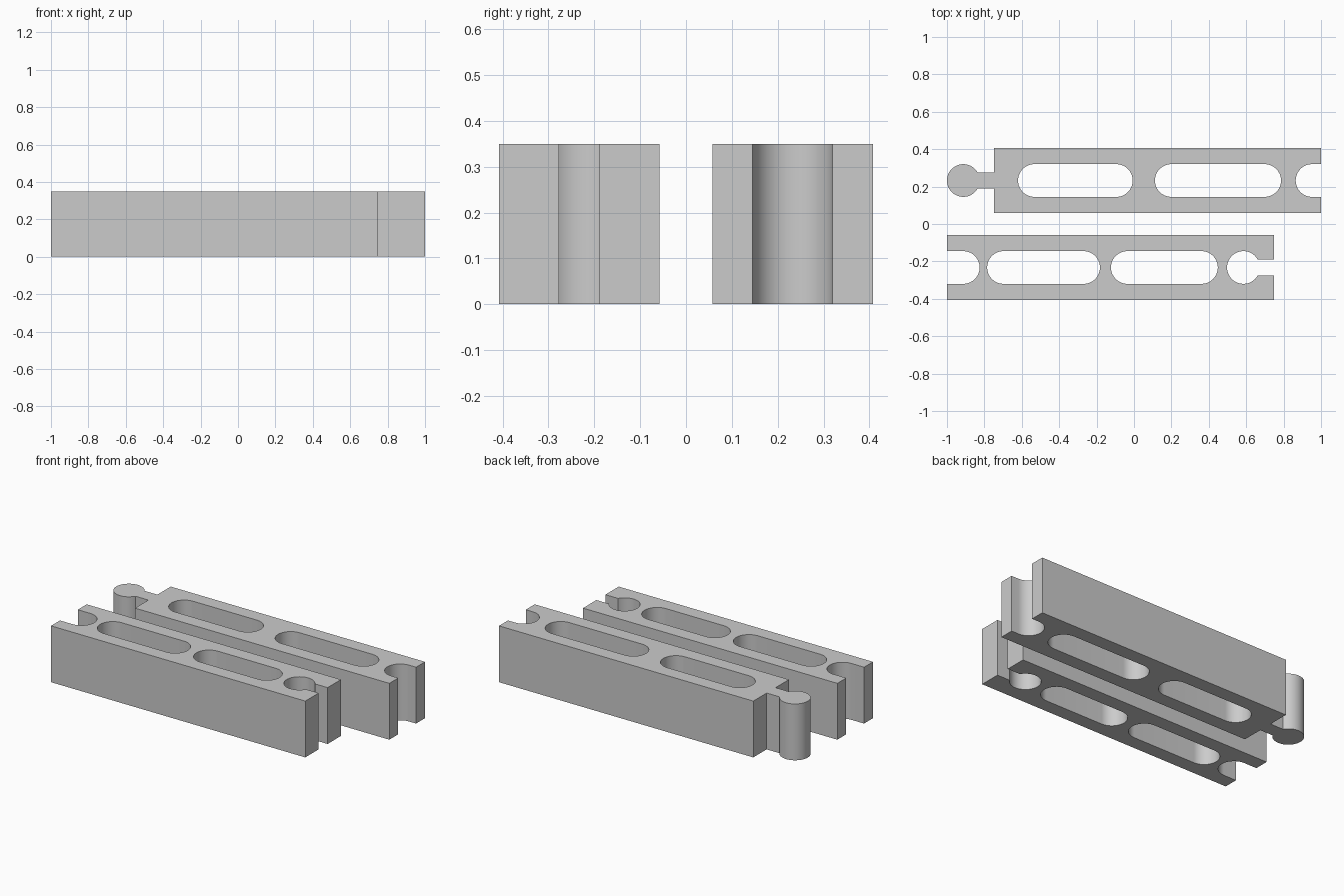
import bpy, bmesh
from math import sin, cos, asin, radians, degrees

if "Cube" in bpy.data.objects:
    bpy.data.objects.remove(bpy.data.objects["Cube"])

HEIGHT = 0.35
H = 0.175     # half width of a bar
R = 0.0875    # radius of slots, knob and socket
N = 0.044     # half width of the knob neck
A = degrees(asin(N / R))


def arc(cx, start, end, n=32):
    return [(cx + R * cos(radians(start + (end - start) * i / n)),
             R * sin(radians(start + (end - start) * i / n))) for i in range(n + 1)]


def slot(x0, x1):
    return arc(x1 - R, -90, 90) + arc(x0 + R, 90, 270)


def bar(name, y, outline, slots):
    # Filled 2D curve with holes, extruded to full height
    cu = bpy.data.curves.new(name, 'CURVE')
    cu.dimensions = '2D'
    cu.fill_mode = 'BOTH'
    cu.extrude = HEIGHT / 2
    for pts in [outline] + [slot(*s) for s in slots]:
        sp = cu.splines.new('POLY')
        sp.points.add(len(pts) - 1)
        for p, (px, py) in zip(sp.points, pts):
            p.co = (px, py, 0, 1)
        sp.use_cyclic_u = True
    ob = bpy.data.objects.new(name, cu)
    ob.location = (0, y, HEIGHT / 2)
    bpy.context.collection.objects.link(ob)
    bpy.ops.object.select_all(action='DESELECT')
    ob.select_set(True)
    bpy.context.view_layer.objects.active = ob
    bpy.ops.object.convert(target='MESH')
    ob = bpy.context.object
    # Join caps to walls
    bm = bmesh.new()
    bm.from_mesh(ob.data)
    bmesh.ops.remove_doubles(bm, verts=bm.verts, dist=1e-5)
    bmesh.ops.recalc_face_normals(bm, faces=bm.faces)
    bm.to_mesh(ob.data)
    bm.free()
    bpy.ops.object.shade_smooth_by_angle(angle=radians(30))
    ob.name = name


# Rear bar: round knob on the left, open notch on the right
knob_outline = ([(-0.748, -H), (1, -H), (1, -R)] + arc(0.952, 270, 90)
                + [(1, R), (1, H), (-0.748, H), (-0.748, N)]
                + arc(-1 + R, A, 360 - A, 48) + [(-0.748, -N)])
bar("knob_bar", 0.2325, knob_outline, [(-0.62, -0.007), (0.112, 0.786)])

# Front bar: open notch on the left, round socket on the right
socket_outline = ([(-1, -H), (0.748, -H), (0.748, -N)]
                  + arc(0.585, 360 - A, A, 48)
                  + [(0.748, N), (0.748, H), (-1, H), (-1, R)]
                  + arc(-0.913, 90, -90) + [(-1, -R)])
bar("socket_bar", -0.2325, socket_outline, [(-0.785, -0.182), (-0.123, 0.448)])
